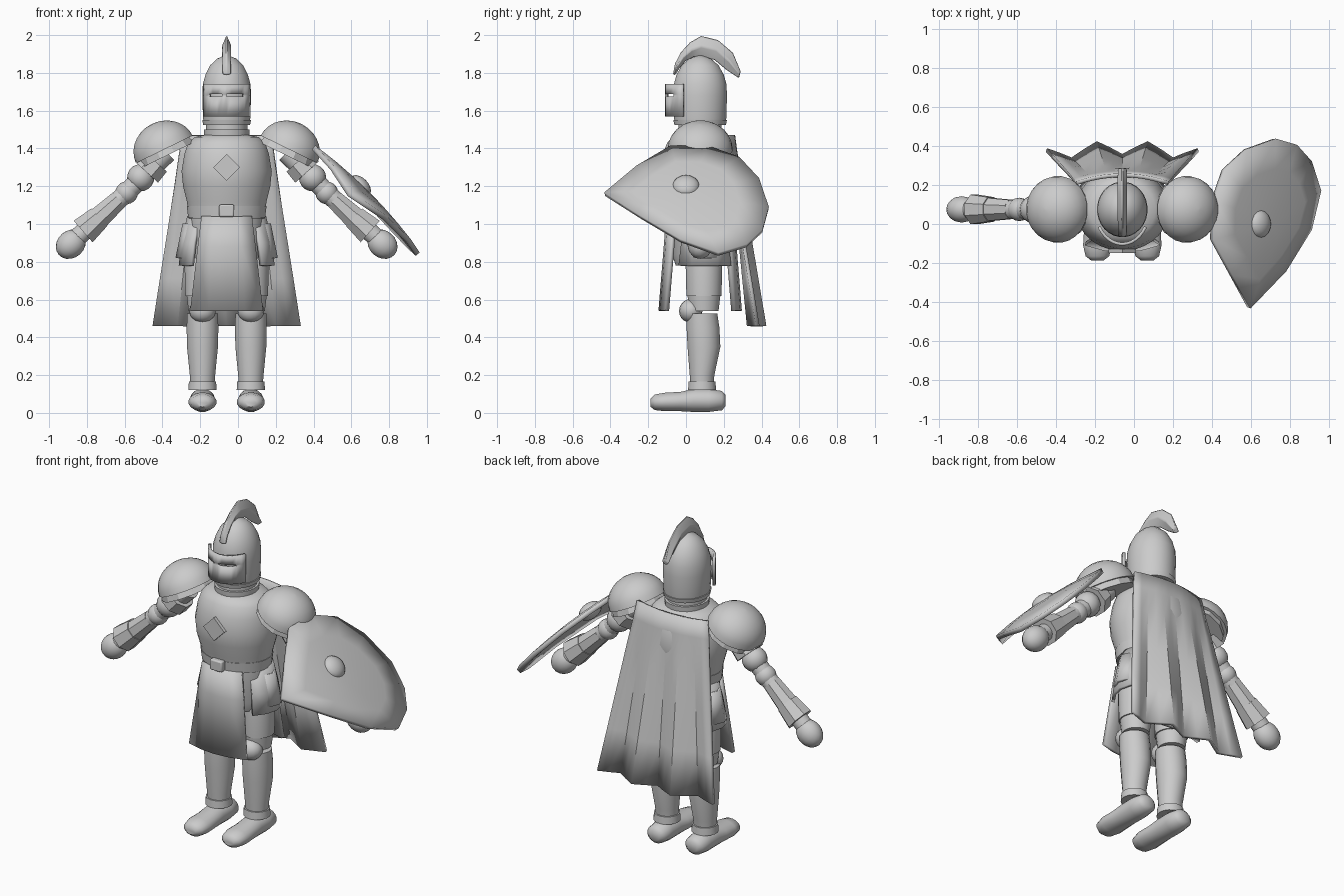
import bpy, bmesh, math
from mathutils import Vector, Matrix

cube = bpy.data.objects.get("Cube")
if cube:
    bpy.data.objects.remove(cube, do_unlink=True)

CX, CY = -0.06, 0.075          # body axis

steel = bpy.data.materials.new("plain_grey")
steel.use_nodes = True
GREY = (0.6, 0.6, 0.6, 1)
steel.diffuse_color = GREY
steel.node_tree.nodes["Principled BSDF"].inputs["Base Color"].default_value = GREY


def finish(name, bm, smooth=35, thick=0, bevel=0):
    bmesh.ops.recalc_face_normals(bm, faces=bm.faces)
    me = bpy.data.meshes.new(name)
    bm.to_mesh(me)
    bm.free()
    ob = bpy.data.objects.new(name, me)
    bpy.context.collection.objects.link(ob)
    me.materials.append(steel)
    if thick:
        mod = ob.modifiers.new("thickness", 'SOLIDIFY')
        mod.thickness, mod.offset = thick, 0
    if bevel:
        mod = ob.modifiers.new("bevel", 'BEVEL')
        mod.width, mod.segments = bevel, 2
    if smooth:
        bpy.ops.object.select_all(action='DESELECT')
        ob.select_set(True)
        bpy.context.view_layer.objects.active = ob
        bpy.ops.object.shade_smooth_by_angle(angle=math.radians(smooth))
    return ob


def loft(name, rings, n=24, mat=Matrix(), smooth=35):
    """Closed elliptic rings (height, half width, half depth[, depth shift])."""
    bm = bmesh.new()
    loops = []
    for h, a, b, *c in rings:
        dy = c[0] if c else 0
        loops.append([bm.verts.new(mat @ Vector((a * math.cos(t), b * math.sin(t) + dy, h)))
                      for t in (2 * math.pi * (i + 0.5) / n for i in range(n))])
    for p, q in zip(loops, loops[1:]):
        for i in range(n):
            j = (i + 1) % n
            bm.faces.new((p[i], p[j], q[j], q[i]))
    bm.faces.new(loops[0])
    bm.faces.new(loops[-1])
    return finish(name, bm, smooth)


def sheet(name, rows, thick, smooth=35, skip=()):
    """Thin plate from a grid of points."""
    bm = bmesh.new()
    g = [[bm.verts.new(p) for p in r] for r in rows]
    for i in range(len(g) - 1):
        for j in range(len(g[0]) - 1):
            if (i, j) not in skip:
                bm.faces.new((g[i][j], g[i][j + 1], g[i + 1][j + 1], g[i + 1][j]))
    return finish(name, bm, smooth, thick)


def ball(name, loc, scale, rot=Matrix()):
    bm = bmesh.new()
    m = Matrix.Translation(loc) @ rot @ Matrix.Diagonal((*scale, 1))
    bmesh.ops.create_uvsphere(bm, u_segments=16, v_segments=10, radius=1, matrix=m)
    return finish(name, bm)


def tube(name, a, b, r1, r2, n=16, smooth=35):
    a, b = Vector(a), Vector(b)
    m = Matrix.Translation(a) @ (b - a).to_track_quat('Z', 'Y').to_matrix().to_4x4()
    return loft(name, [(0, r1, r1), ((b - a).length, r2, r2)], n, m, smooth)


def dome(r, ry, h, steps=7):
    return [(h * math.sin(t), r * math.cos(t), ry * math.cos(t))
            for t in (math.pi / 2 * i / steps * 0.98 for i in range(steps + 1))]


body = Matrix.Translation((CX, CY, 0))

# Torso, pelvis, belt and neck
loft("torso", [(1.03, .2, .165), (1.12, .212, .18), (1.2, .232, .205), (1.28, .24, .213),
               (1.37, .225, .2), (1.43, .205, .175), (1.46, .17, .15), (1.475, .1, .11)], 32, body)
loft("pelvis", [(.78, .17, .13), (.84, .195, .15), (1.04, .195, .155)], 24, body)
loft("belt", [(1.035, .205, .17), (1.095, .212, .178)], 32, body)
loft("neck", [(1.45, .12, .125), (1.5, .122, .13), (1.5, .11, .115), (1.54, .11, .115)], 24, body)

# Helmet with a collar ring, visor and crest
loft("helmet", [(1.535, .122, .135), (1.56, .126, .139), (1.68, .13, .143), (1.74, .127, .14),
                (1.79, .113, .126), (1.84, .088, .098), (1.875, .052, .058), (1.892, .01, .01)], 28, body)
loft("helmet_collar", [(1.525, .125, .137), (1.55, .13, .143)], 28, body)
angles = [math.radians(-60 + 10 * i) for i in range(13)]
sheet("visor", [[(CX + .138 * math.sin(t), CY - .178 * math.cos(t), z) for t in angles]
                for z in (1.57, 1.675, 1.687, 1.74)], .016, 35, [(1, j) for j in range(2, 10) if j != 5])

crest_outer = [(-.07, 1.79), (-.06, 1.85), (-.03, 1.91), (.02, 1.965), (.08, 2.0),
               (.17, 1.978), (.25, 1.91), (.29, 1.81)]
crest_inner = [(-.055, 1.79), (-.035, 1.82), (0, 1.86), (.04, 1.88), (.08, 1.88),
               (.15, 1.865), (.21, 1.815), (.28, 1.77)]
bm = bmesh.new()
spine = []
for (yo, zo), (yi, zi) in zip(crest_outer, crest_inner):
    y, z = (yo + yi) / 2, (zo + zi) / 2
    spine.append([bm.verts.new(p) for p in ((CX, yo, zo), (CX + .026, y, z),
                                            (CX, yi, zi), (CX - .026, y, z))])
for p, q in zip(spine, spine[1:]):
    for i in range(4):
        bm.faces.new((p[i], p[i - 1], q[i - 1], q[i]))
bm.faces.new(spine[0])
bm.faces.new(spine[-1])
finish("crest", bm, 50, bevel=.012)

# Chest diamond and belt buckle
bm = bmesh.new()
bmesh.ops.create_cube(bm, size=1, matrix=Matrix.Translation((CX, -.138, 1.3))
                      @ Matrix.Rotation(math.pi / 4, 4, 'Y') @ Matrix.Diagonal((.1, .02, .1, 1)))
finish("chest_diamond", bm, 0)
bm = bmesh.new()
bmesh.ops.create_cube(bm, size=1, matrix=Matrix.Translation((CX, -.11, 1.07))
                      @ Matrix.Diagonal((.08, .04, .065, 1)))
finish("belt_buckle", bm, 30, bevel=.008)

# Front and back skirt panels
for name, d in (("front_panel", -1), ("back_panel", 1)):
    rows = []
    for z, w, y in ((1.04, .13, .17), (.88, .15, .182), (.54, .19, .21)):
        rows.append([(CX + w * u, CY + d * (y - .035 * u * u), z) for u in (-1, -.5, 0, .5, 1)])
    sheet(name, rows, .022, 40)

# Cape: folds deepen toward the hem
rows = []
for f in (0, .1, .25, .5, .75, 1):
    half, row = .235 + .155 * f, []
    for i in range(13):
        u = i / 6 - 1
        fold = .035 * f * (1 - abs(i % 4 - 2)) * -1 if f > .1 else 0
        row.append((CX + half * u, .25 + .135 * f - .04 * u * u + fold, 1.47 - 1.01 * f))
    rows.append(row)
sheet("cape", rows, .02, 25)

for s, side in ((1, "left"), (-1, "right")):
    def at(x, z, y=CY):
        return Vector((CX + s * x, y, z))

    # Shoulder guard: dome over a narrower lip
    tilt = Matrix.Translation(at(.33, 1.395)) @ Matrix.Rotation(s * math.radians(26), 4, 'Y')
    loft(side + "_shoulder_dome", dome(.168, .172, .15), 24, tilt)
    loft(side + "_shoulder_lip", [(-.035, .16, .165), (.01, .15, .155)], 12, tilt, 0)

    # Arm
    tube(side + "_upper_arm", at(.32, 1.38), at(.53, 1.165), .06, .05)
    tube(side + "_arm_cuff", at(.375, 1.33), at(.425, 1.275), .085, .09, 8, 0)
    ball(side + "_arm_bulge", at(.455, 1.245), (.072, .072, .072))
    ball(side + "_elbow", at(.53, 1.165), (.06, .06, .06))
    tube(side + "_forearm", at(.53, 1.165), at(.8, .92), .05, .05)
    tube(side + "_arm_guard", at(.57, 1.13), at(.7, 1.01), .053, .066, 8, 0)
    tube(side + "_gauntlet_cuff", at(.675, 1.035), at(.76, .96), .068, .082, 8, 0)
    ball(side + "_hand", at(.825, .893), (.085, .068, .072), Matrix.Rotation(s * .72, 4, 'Y'))

    # Hip guard: plates hanging outside the pelvis
    for part, lvls, spread in (("hip_plate", ((1.04, .2), (.9, .232), (.78, .245)), .1),
                               ("hip_strap_plate", ((1.0, .225), (.82, .262)), .065)):
        sheet(side + "_" + part, [[at(x - .045 * u * u, z, .1 + spread * u * (1.9 - z))
                                   for u in (-1.2, -.6, 0, .6, 1.2)] for z, x in lvls], .018, 30)

    # Leg
    leg = Matrix.Translation(at(.128, 0, .095))
    loft(side + "_thigh", [(.54, .075, .078), (.62, .085, .088), (.62, .092, .094),
                           (.78, .096, .098), (.86, .09, .09)], 20, leg)
    ball(side + "_knee", at(.128, .54, .025), (.07, .062, .062))
    loft(side + "_shin", [(.12, .062, .06, -.01), (.2, .068, .066, -.01), (.35, .083, .088),
                          (.45, .085, .088, -.005), (.525, .083, .082, -.01)], 20, leg)
    loft(side + "_ankle_cuff", [(.12, .076, .075, -.01), (.165, .073, .072, -.01)], 20, leg)

    # Foot: rings run from heel to toe
    m = Matrix.Translation(at(.128, 0, 0)) @ Matrix.Rotation(math.pi / 2, 4, 'X')
    foot = [(-.21, .035, .03, .065), (-.19, .06, .052, .065), (-.12, .068, .062, .066),
            (-.04, .066, .062, .066), (.03, .07, .052, .06), (.11, .075, .05, .058),
            (.165, .062, .042, .056), (.188, .032, .022, .054)]
    loft(side + "_foot", foot, 16, m, 50)

# Shield: bowed plate with a pointed front end, held on the left arm
outline = [(-.084, -.43), (-.25, -.26), (-.395, -.08), (-.39, .12), (-.31, .28), (-.15, .385),
           (.06, .437), (.22, .405), (.33, .32), (.395, .17), (.31, -.03), (.13, -.24)]


def on_shield(v, y):
    n = .03 - .03 * (v / .4) ** 2 - (.37 if y < 0 else .16) * y * y
    return (.6775 + .7 * v + .714 * n, y, 1.125 - .714 * v + .7 * n)


bm = bmesh.new()
rings = [[bm.verts.new(on_shield(v * k, y * k)) for v, y in outline] for k in (.3, .65, 1)]
for p, q in zip(rings, rings[1:]):
    for i in range(len(p)):
        bm.faces.new((p[i - 1], p[i], q[i], q[i - 1]))
hub = bm.verts.new(on_shield(0, 0))
for i in range(len(outline)):
    bm.faces.new((hub, rings[0][i - 1], rings[0][i]))
finish("shield", bm, 35, thick=.028)
ball("shield_boss", (.645, 0, 1.2), (.07, .072, .045), Matrix.Rotation(math.radians(45), 4, 'Y'))
